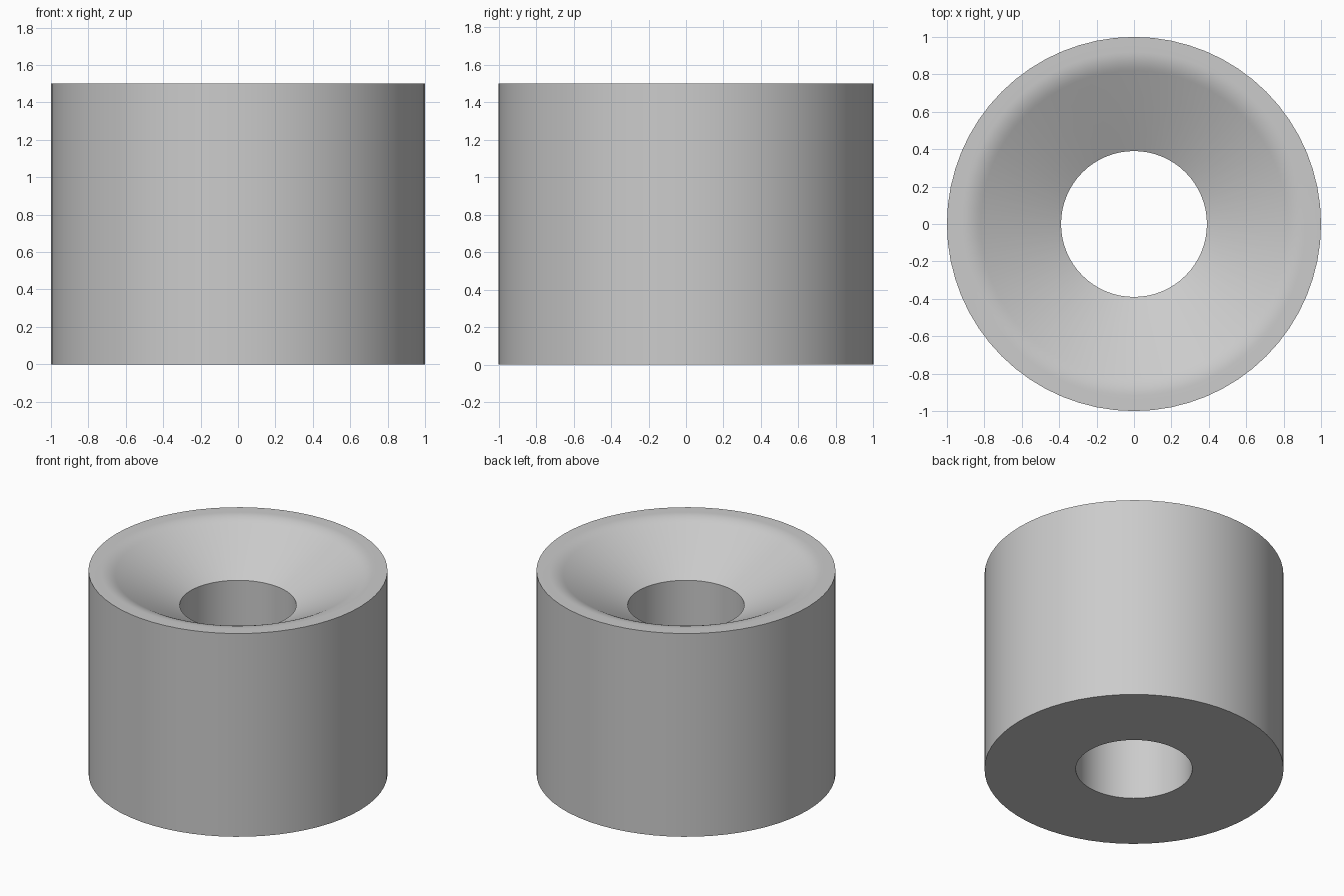
import bpy
import bmesh
import math

cube = bpy.data.objects.get("Cube")
if cube:
    bpy.data.objects.remove(cube, do_unlink=True)

SEGMENTS = 64
HEIGHT, HOLE, THROAT = 1.5, 0.39, 1.245
RIM, CORNER, FILLET = 0.92, 0.87, 0.05

# One flat grey material
grey = bpy.data.materials.new("plain grey")
grey.use_nodes = True
colour = (0.6, 0.6, 0.6, 1)
grey.diffuse_color = colour
grey.node_tree.nodes["Principled BSDF"].inputs["Base Color"].default_value = colour

# Rounded lip between the flat rim and the countersink
slope = (HEIGHT - THROAT) / (CORNER - HOLE)
lip = []
for i in range(7):
    t = i / 6
    lip.append((RIM - 2 * FILLET * t, HEIGHT - FILLET * slope * t * t))

# Closed wall profile: outside, rim, lip, countersink, bore
profile = [(1, 0), (1, HEIGHT)] + lip + [(HOLE, THROAT), (HOLE, 0)]

# Spin the profile into a ring
bm = bmesh.new()
rings = []
for r, z in profile:
    ring = []
    for s in range(SEGMENTS):
        a = 2 * math.pi * s / SEGMENTS
        ring.append(bm.verts.new((r * math.cos(a), r * math.sin(a), z)))
    rings.append(ring)
for lower, upper in zip(rings, rings[1:] + rings[:1]):
    for s in range(SEGMENTS):
        n = (s + 1) % SEGMENTS
        bm.faces.new((lower[s], lower[n], upper[n], upper[s]))
bmesh.ops.recalc_face_normals(bm, faces=bm.faces)

mesh = bpy.data.meshes.new("countersunk_bushing")
bm.to_mesh(mesh)
bm.free()
mesh.materials.append(grey)
bushing = bpy.data.objects.new("countersunk_bushing", mesh)
bpy.context.collection.objects.link(bushing)

# Smooth the curved walls, keep the rim edges crisp
bpy.ops.object.select_all(action="DESELECT")
bushing.select_set(True)
bpy.context.view_layer.objects.active = bushing
bpy.ops.object.shade_smooth_by_angle(angle=math.radians(30))
